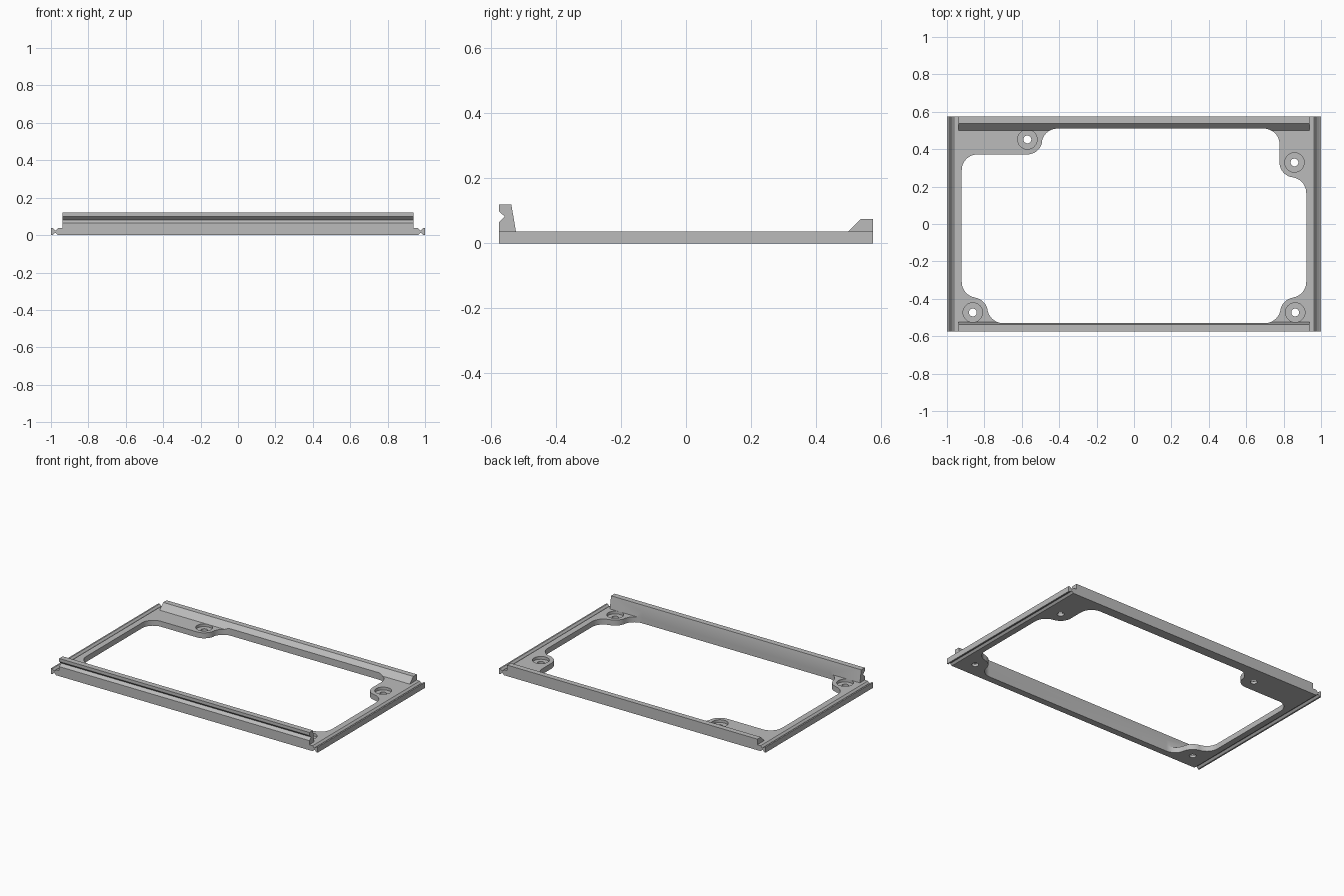
import bpy, bmesh
from math import sin, cos, radians
from mathutils import Vector

old = bpy.data.objects.get("Cube")
if old:
    bpy.data.objects.remove(old, do_unlink=True)

grey = bpy.data.materials.new("plain grey")
grey.use_nodes = True
grey.diffuse_color = (0.5, 0.5, 0.5, 1)
grey.node_tree.nodes["Principled BSDF"].inputs["Base Color"].default_value = (0.5, 0.5, 0.5, 1)


def prism(name, profile, place, lo, hi):
    """Extrude a 2D profile; place maps (u, v, depth) to a 3D point."""
    bm = bmesh.new()
    face = bm.faces.new([bm.verts.new(place(u, v, lo)) for u, v in profile])
    shift = Vector(place(0, 0, hi)) - Vector(place(0, 0, lo))
    grown = bmesh.ops.extrude_face_region(bm, geom=[face])["geom"]
    bmesh.ops.translate(bm, vec=shift, verts=[g for g in grown if isinstance(g, bmesh.types.BMVert)])
    bmesh.ops.recalc_face_normals(bm, faces=bm.faces)
    mesh = bpy.data.meshes.new(name)
    bm.to_mesh(mesh)
    bm.free()
    mesh.materials.append(grey)
    obj = bpy.data.objects.new(name, mesh)
    bpy.context.collection.objects.link(obj)
    return obj


def along_x(u, v, d):
    return (d, u, v)


def along_y(u, v, d):
    return (u, d, v)


def along_z(u, v, d):
    return (u, v, d)


def arc(centre, r, start, end, steps=12):
    angles = [radians(start + (end - start) * i / steps) for i in range(steps + 1)]
    return [(centre[0] + r * cos(a), centre[1] + r * sin(a)) for a in angles]


def disc(name, centre, r, lo, hi):
    return prism(name, arc(centre, r, 0, 360, 32)[:-1], along_z, lo, hi)


def cut(obj, cutter):
    mod = obj.modifiers.new("cut", "BOOLEAN")
    mod.operation, mod.solver, mod.object = "DIFFERENCE", "EXACT", cutter
    bpy.context.view_layer.objects.active = obj
    bpy.ops.object.modifier_apply(modifier=mod.name)


T = 0.037            # plate thickness
W, D = 1.0, 0.575    # half width and half depth
RAIL = 0.938         # half length of the rails
BOSS, FILLET = 0.08, 0.084

# Plate with V grooves above and below both short edges
groove = [(0.962, T), (0.974, T - 0.012), (0.978, T - 0.012), (0.99, T), (W, T)]
right_half = groove + [(x, T - z) for x, z in reversed(groove)]
plate = prism("base_plate", right_half + [(-x, z) for x, z in reversed(right_half)], along_y, -D, D)

# Tall front rail with a notch, low chamfered rear rail
front_rail = prism("front_rail", [(-D, T), (-0.523, T), (-0.537, 0.12), (-D, 0.12),
                                  (-D, 0.099), (-0.557, 0.082), (-D, 0.065)], along_x, -RAIL, RAIL)
rear_rail = prism("rear_rail", [(0.5, T), (D, T), (D, 0.075), (0.538, 0.075)], along_x, -RAIL, RAIL)

# Screw positions
front_screw = (0.862, -0.473)
right_screw = (-0.57, 0.452)
left_screw = (0.858, 0.329)

# Central opening: fillets flow around the screw bosses
front_corner = (arc((0.70, -0.446), FILLET, 270, 350) + arc(front_screw, BOSS, 170, 99)
                + arc((0.837, -0.31), FILLET, 279, 360))
outline = (front_corner
           + arc((0.837, 0.166), FILLET, 0, 83) + arc(left_screw, BOSS, 263, 180)
           + arc((0.694, 0.426), FILLET, 0, 90)
           + arc((-0.41, 0.426), FILLET, 90, 171) + arc(right_screw, BOSS, 351, 270)
           + arc((-0.837, 0.288), FILLET, 90, 180)
           + [(-x, y) for x, y in reversed(front_corner)])
cutters = [prism("opening_cutter", outline, along_z, -0.1, 0.2)]
for part in (plate, front_rail, rear_rail):
    cut(part, cutters[0])

# Countersunk screw holes
for x, y in (front_screw, (-front_screw[0], front_screw[1]), left_screw, right_screw):
    for r, lo in ((0.052, 0.018), (0.021, -0.1)):
        hole = disc("hole_cutter", (x, y), r, lo, 0.1)
        cutters.append(hole)
        cut(plate, hole)

for c in cutters:
    bpy.data.objects.remove(c, do_unlink=True)

# Smooth the curved walls, keep the edges sharp
for part in (plate, front_rail, rear_rail):
    bpy.ops.object.select_all(action="DESELECT")
    part.select_set(True)
    bpy.context.view_layer.objects.active = part
    bpy.ops.object.shade_smooth_by_angle(angle=radians(30))
